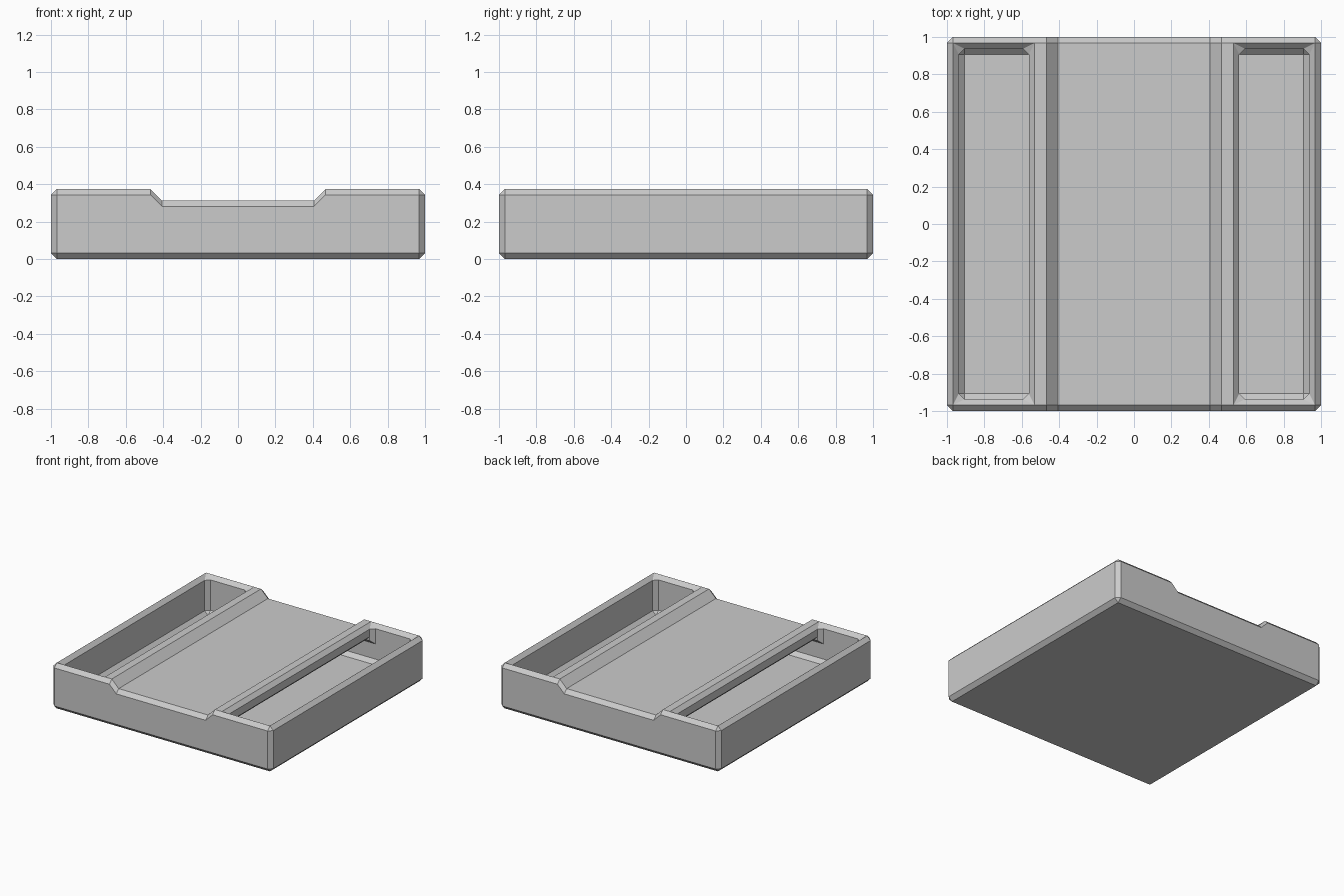
import bpy
import bmesh

if "Cube" in bpy.data.objects:
    bpy.data.objects.remove(bpy.data.objects["Cube"], do_unlink=True)

U = 0.0625        # wall thickness and step height
C = U / 2         # chamfer width
H = 6 * U         # overall height

grey = bpy.data.materials.new("light_grey")
grey.use_nodes = True
colour = (0.6, 0.6, 0.6, 1)
grey.diffuse_color = colour
grey.node_tree.nodes["Principled BSDF"].inputs["Base Color"].default_value = colour


def finish(bm, name):
    bmesh.ops.recalc_face_normals(bm, faces=bm.faces[:])
    mesh = bpy.data.meshes.new(name)
    bm.to_mesh(mesh)
    bm.free()
    mesh.materials.append(grey)
    obj = bpy.data.objects.new(name, mesh)
    bpy.context.collection.objects.link(obj)
    return obj


def chamfered_box(name, half, z0, z1):
    bm = bmesh.new()
    bmesh.ops.create_cube(bm, size=1)
    for v in bm.verts:
        v.co.x *= 2 * half
        v.co.y *= 2 * half
        v.co.z = z1 if v.co.z > 0 else z0
    bmesh.ops.bevel(bm, geom=bm.edges[:], offset=C, segments=1,
                    profile=0.5, affect='EDGES')
    return finish(bm, name)


def hull(name, points):
    bm = bmesh.new()
    for p in points:
        bm.verts.new(p)
    out = bmesh.ops.convex_hull(bm, input=bm.verts[:])
    loose = [g for g in out["geom_interior"] if isinstance(g, bmesh.types.BMVert)]
    bmesh.ops.delete(bm, geom=loose, context='VERTS')
    bmesh.ops.dissolve_limit(bm, angle_limit=0.01, verts=bm.verts[:], edges=bm.edges[:])
    return finish(bm, name)


def rect(x0, x1, y, z):
    return [(x, s * y, z) for x in (x0, x1) for s in (-1, 1)]


def octagon(x0, x1, y, z):
    return rect(x0 + C, x1 - C, y, z) + rect(x0, x1, y - C, z)


def channel_cutter():
    # sloped-side channel that dips at both ends to form its chamfered lips
    x, z, rise, dip = 6.5 * U, 5 * U, 0.2, 0.05
    profile = [(-x, z), (x, z), (x + rise, z + rise), (-x - rise, z + rise)]
    bm = bmesh.new()
    rings = []
    for y, dz in ((-1 - dip, -C - dip), (C - 1, 0), (1 - C, 0), (1 + dip, -C - dip)):
        rings.append([bm.verts.new((px, y, pz + dz)) for px, pz in profile])
    for a, b in zip(rings, rings[1:]):
        for i in range(4):
            j = (i + 1) % 4
            bm.faces.new((a[i], a[j], b[j], b[i]))
    bm.faces.new(rings[0])
    bm.faces.new(rings[-1])
    return finish(bm, "channel_cutter")


# solid tray body, the channel across its top and the hollow inside
tray = chamfered_box("tray_body", 1, 0, H)
cutters = [channel_cutter(), chamfered_box("hollow_cutter", 1 - U, U, 4 * U)]

# long openings on both sides, with flared rims and chamfered lower rail edges
inner, outer, gap = 9 * U, 1 - U, 0.0004
flare = C - gap
for side, x0, x1 in (("left", inner, outer), ("right", -outer, -inner)):
    cutters.append(hull(side + "_opening_cutter",
                        octagon(x0, x1, outer, 2.5 * U) + octagon(x0, x1, outer, H - C)))
    cutters.append(hull(side + "_rim_cutter",
                        octagon(x0, x1, outer, H - C)
                        + rect(x0 - flare, x1 + flare, outer + flare, H)
                        + rect(x0 - flare, x1 + flare, outer + flare, H + C)))
    s = 1 if side == "left" else -1
    edge = [(inner, 4 * U + C), (inner - C, 4 * U), (inner - C, 3 * U),
            (inner + C, 3 * U), (inner + C, 4 * U + C)]
    cutters.append(hull(side + "_rail_edge_cutter",
                        [(s * x, y, z) for x, z in edge for y in (C - outer, outer - C)]))

# carve the tray, then drop the cutters
for cutter in cutters:
    cutter.hide_render = True
    mod = tray.modifiers.new(cutter.name, 'BOOLEAN')
    mod.operation = 'DIFFERENCE'
    mod.solver = 'EXACT'
    mod.object = cutter
bpy.context.view_layer.update()
carved = bpy.data.meshes.new_from_object(
    tray.evaluated_get(bpy.context.evaluated_depsgraph_get()))
tray.modifiers.clear()
tray.data = carved
for cutter in cutters:
    bpy.data.objects.remove(cutter, do_unlink=True)
